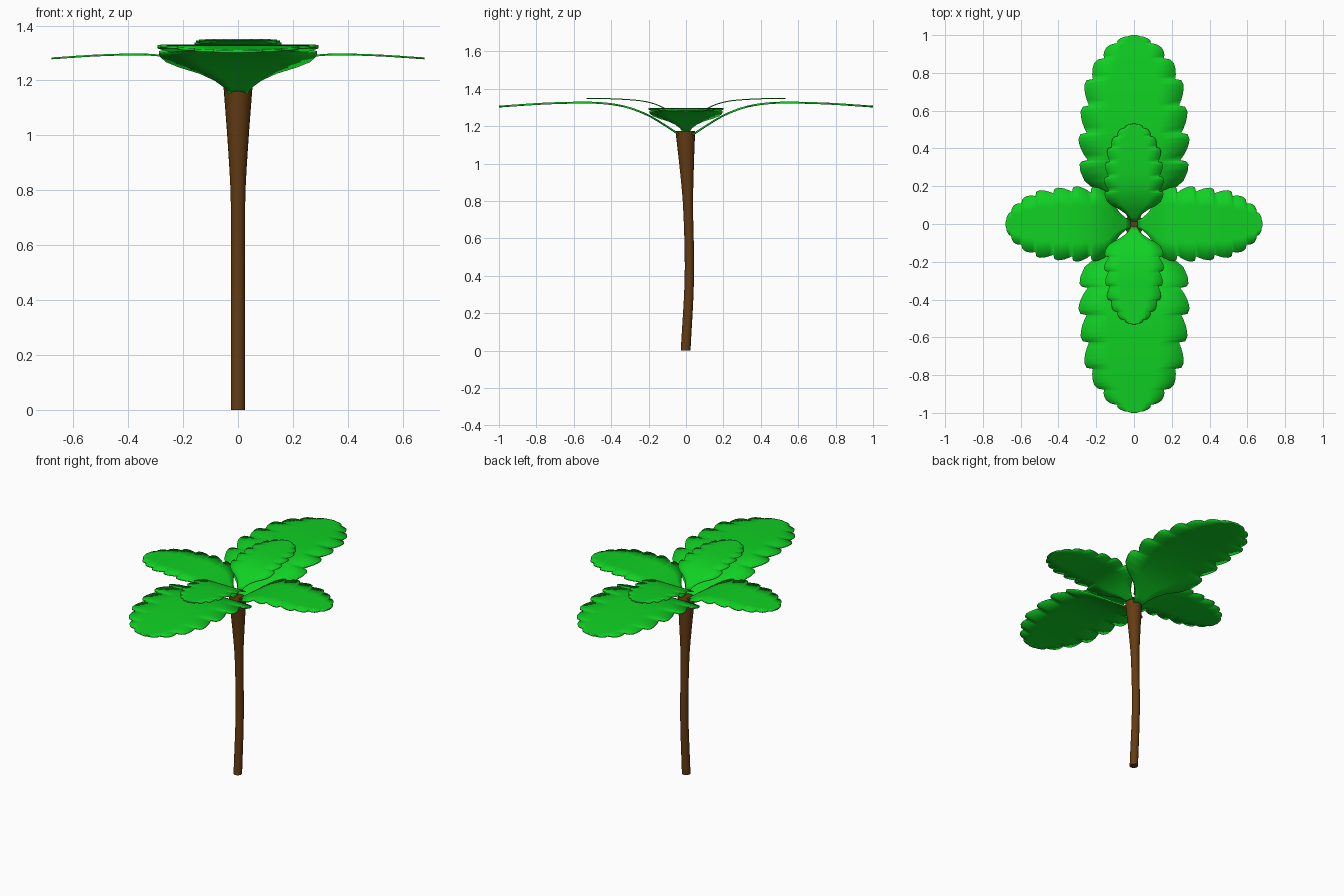
import bpy, bmesh, math
from mathutils import Matrix

if "Cube" in bpy.data.objects:
    bpy.data.objects.remove(bpy.data.objects["Cube"])


def material(name, rgb):
    m = bpy.data.materials.new(name)
    m.diffuse_color = (*rgb, 1)
    m.use_nodes = True
    m.node_tree.nodes["Principled BSDF"].inputs["Base Color"].default_value = m.diffuse_color
    return m


def finish(bm, name, mat, angle):
    bmesh.ops.recalc_face_normals(bm, faces=bm.faces)
    mesh = bpy.data.meshes.new(name)
    bm.to_mesh(mesh)
    bm.free()
    mesh.materials.append(mat)
    ob = bpy.data.objects.new(name, mesh)
    bpy.context.collection.objects.link(ob)
    bpy.ops.object.select_all(action='DESELECT')
    ob.select_set(True)
    bpy.context.view_layer.objects.active = ob
    bpy.ops.object.shade_smooth_by_angle(angle=math.radians(angle))
    return ob


def spline(pts, t):
    # smooth interpolation through (t, value) points
    for i in range(len(pts) - 1):
        (a, va), (b, vb) = pts[i], pts[i + 1]
        if t <= b or i == len(pts) - 2:
            def slope(k):
                p, q = pts[max(k - 1, 0)], pts[min(k + 1, len(pts) - 1)]
                return (q[1] - p[1]) / (q[0] - p[0])
            h = b - a
            u = (t - a) / h
            return ((2*u**3 - 3*u**2 + 1) * va + (u**3 - 2*u**2 + u) * h * slope(i)
                    + (3*u**2 - 2*u**3) * vb + (u**3 - u**2) * h * slope(i + 1))


green = material("leaf_green", (0.005, 0.64, 0.017))
brown = material("stem_brown", (0.13, 0.045, 0.006))

# Stem: rings along a bowed path, flaring at the top
bow = [(0, -0.002), (0.4, 0.018), (0.8, 0.01), (1.18, -0.004)]
flare = [(0, 0.026), (0.75, 0.026), (0.95, 0.036), (1.18, 0.053)]
bm = bmesh.new()
rings = []
for i in range(17):
    z = 1.175 * i / 16
    r, cy = spline(flare, z), spline(bow, z)
    rings.append([bm.verts.new((r * math.cos(a), cy + r * math.sin(a), z))
                  for a in (2 * math.pi * k / 20 for k in range(20))])
for a, b in zip(rings, rings[1:]):
    for k in range(20):
        bm.faces.new((a[k], a[(k + 1) % 20], b[(k + 1) % 20], b[k]))
bm.faces.new(rings[0])
bm.faces.new(rings[-1])
finish(bm, "stem", brown, 40)

# Leaf outline as (distance, half width): smooth base, then rounded forward teeth
base = [(0.03, 0.03), (0.07, 0.05), (0.11, 0.085), (0.15, 0.14), (0.19, 0.215), (0.23, 0.262)]
rise = [(0.03, 0), (0.1, 0.047), (0.2, 0.107), (0.3, 0.147), (0.4, 0.168),
        (0.52, 0.176), (0.75, 0.171), (1, 0.155)]
tips = [(0.33, 0.285), (0.475, 0.292), (0.62, 0.28), (0.76, 0.26), (0.87, 0.2), (0.95, 0.13)]
outline = base + [(0.28, 0.284), (0.315, 0.288)]
for i, (y, w) in enumerate(tips):
    outline += [(y, w - 0.008), (y + 0.004, w - 0.025)]
    notch = (y + 0.007, w - 0.042)
    end = tips[i + 1] if i + 1 < len(tips) else (1.0, 0.02)
    ctrl = (notch[0] + 0.55 * (end[0] - notch[0]), max(notch[1], end[1]) + 0.012)
    for k in range(5):
        u = k / 5
        outline.append(tuple((1-u)**2 * n + 2*u*(1-u) * c + u*u * e
                             for n, c, e in zip(notch, ctrl, end)))
outline += [(0.993, 0.035), (1.0, 0.012)]


def leaf(name, size, z, turn, tilt=0):
    bm = bmesh.new()
    rows = [[bm.verts.new((s * w, y, spline(rise, y))) for s in (-1, -0.5, 0, 0.5, 1)]
            for y, w in outline]
    for a, b in zip(rows, rows[1:]):
        for k in range(4):
            bm.faces.new((a[k], a[k + 1], b[k + 1], b[k]))
    bm.transform(Matrix.Translation((0, 0, z)) @ Matrix.Rotation(math.radians(turn), 4, 'Z')
                 @ Matrix.Rotation(tilt, 4, 'X') @ Matrix.Scale(size, 4))
    ob = finish(bm, name, green, 40)
    mod = ob.modifiers.new("thickness", 'SOLIDIFY')
    mod.thickness = 0.01 * size
    mod.offset = 0


# Three opposite pairs of leaves
for side, turn in (("a", 0), ("b", 180)):
    leaf("large_leaf_" + side, 1.0, 1.15, turn)
    leaf("medium_leaf_" + side, 0.68, 1.175, turn + 90)
    leaf("small_leaf_" + side, 0.54, 1.222, turn, 0.08)
